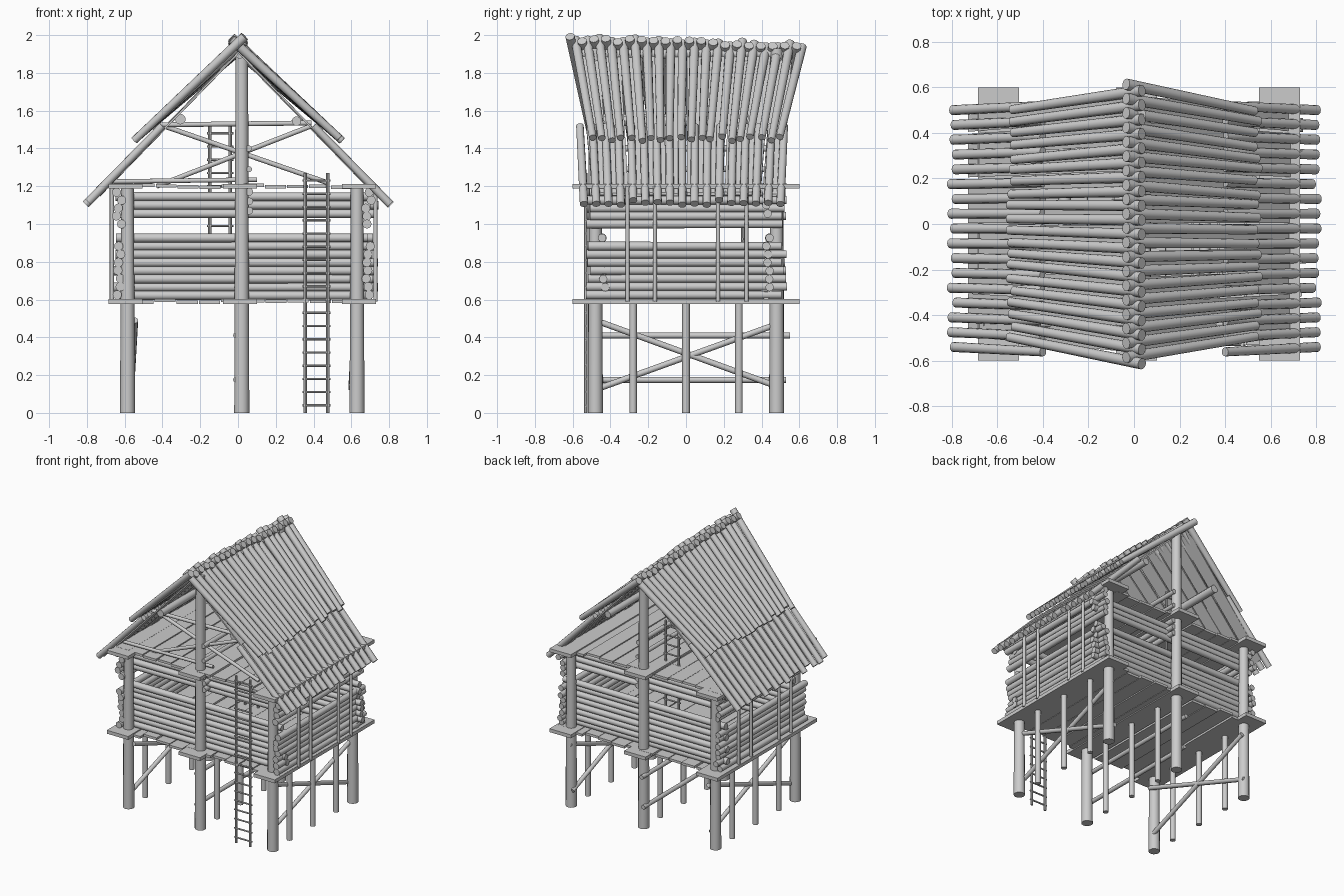
import bpy, bmesh, random
from mathutils import Vector, Matrix

if "Cube" in bpy.data.objects:
    bpy.data.objects.remove(bpy.data.objects["Cube"])

random.seed(4)
R = random.uniform


def log(bm, a, b, r, r2=None, n=12):
    a, b = Vector(a), Vector(b)
    d = b - a
    m = Matrix.Translation((a + b) / 2) @ d.to_track_quat('Z', 'Y').to_matrix().to_4x4()
    bmesh.ops.create_cone(bm, cap_ends=True, segments=n, radius1=r,
                          radius2=r2 or r, depth=d.length, matrix=m)


def box(bm, lo, hi, rot=None):
    lo, hi = Vector(lo), Vector(hi)
    m = Matrix.Translation((lo + hi) / 2) @ Matrix.Diagonal((*(hi - lo), 1))
    bmesh.ops.create_cube(bm, size=1, matrix=m)


def finish(bm, name):
    for f in bm.faces:
        f.smooth = False
    me = bpy.data.meshes.new(name)
    bm.to_mesh(me)
    bm.free()
    ob = bpy.data.objects.new(name, me)
    bpy.context.collection.objects.link(ob)
    bpy.context.view_layer.objects.active = ob
    ob.select_set(True)
    bpy.ops.object.shade_smooth_by_angle(angle=0.7)
    ob.select_set(False)
    return ob


COLS = (-0.585, 0.02, 0.63)

# main posts: six, the middle pair reaches the ridge
bm = bmesh.new()
for x in COLS:
    for y in (-0.48, 0.48):
        log(bm, (x, y, 0), (x, y, 1.93 if x == 0.02 else 1.2), 0.04, 0.033)
finish(bm, "main_posts")

# thin stilts under the floor
bm = bmesh.new()
for x in COLS:
    for y in (-0.28, 0, 0.28):
        log(bm, (x, y, 0), (x, y, 0.59), 0.02)
finish(bm, "stilts")

# bracing between stilts: crosses at the sides, rails in the middle
bm = bmesh.new()
for x in (-0.555, 0.61):
    log(bm, (x - 0.01, -0.46, 0.13), (x + 0.01, 0.51, 0.48), 0.016)
    log(bm, (x + 0.01, -0.48, 0.49), (x - 0.01, 0.51, 0.13), 0.016)
log(bm, (-0.01, -0.49, 0.41), (-0.01, 0.55, 0.41), 0.016)
log(bm, (-0.01, -0.49, 0.175), (-0.01, 0.53, 0.175), 0.016)
finish(bm, "stilt_braces")

# two plank floors, longer planks at the post lines
for name, z, x0, x1 in (("lower_floor", 0.59, -0.68, 0.73), ("upper_floor", 1.2, -0.67, 0.72)):
    bm = bmesh.new()
    n = 12
    w = (x1 - x0) / n
    for i in range(n):
        dz = R(-0.006, 0.006)
        box(bm, (x0 + i * w + 0.003, -0.52 + R(-.02, .02), z - 0.009 + dz),
            (x0 + (i + 1) * w - 0.003, 0.52 + R(-.02, .02), z + 0.009 + dz))
    for x in (-0.595, 0.01, 0.64):
        box(bm, (x - 0.09, -0.6, z - 0.013), (x + 0.09, 0.6, z + 0.013))
    finish(bm, name)

# side walls with a window slot and upright rods
for name, x, s in (("left_wall", -0.63, -1), ("right_wall", 0.69, 1)):
    bm = bmesh.new()
    for z in [0.625 + 0.043 * i for i in range(7)] + [1.0 + 0.042 * i for i in range(5)]:
        xx = x + R(-0.015, 0.015)
        log(bm, (xx, -0.52 + R(-.015, .015), z), (xx, 0.52 + R(-.015, .015), z), 0.024, 0.021)
    for y in (-0.31, -0.165, 0.17, 0.32):
        log(bm, (x + s * 0.038, y, 0.59), (x + s * 0.038, y, 1.2), 0.011)
    finish(bm, name)

# front and back walls
for name, y, x0, x1 in (("front_wall", -0.435, -0.62, 0.70), ("back_wall", 0.435, -0.65, 0.73)):
    bm = bmesh.new()
    for z in [0.622 + 0.0435 * i for i in range(8)] + [1.055, 1.1, 1.145]:
        yy = y + R(-0.01, 0.01)
        log(bm, (x0 + R(-.02, .02), yy, z), (x1 + R(-.02, .02), yy, z), 0.024, 0.022)
    finish(bm, name)

# beams running front to back: ridge, purlins, ties by the middle posts
bm = bmesh.new()
log(bm, (0.01, -0.55, 1.9), (0.01, 0.55, 1.9), 0.025)
for x, z, r in ((-0.305, 1.555, 0.028), (0.31, 1.545, 0.025), (0.055, 1.4, 0.017), (0.06, 1.29, 0.015),
                (0.06, 1.17, 0.02), (0.06, 1.12, 0.02), (0.06, 1.07, 0.02)):
    log(bm, (x, -0.5, z), (x, 0.5, z), r)
finish(bm, "long_beams")

# cross bracing in the front gable
bm = bmesh.new()
log(bm, (-0.41, -0.44, 1.525), (0.39, -0.44, 1.535), 0.013)
log(bm, (-0.41, -0.42, 1.525), (0.47, -0.42, 1.22), 0.013)
log(bm, (0.39, -0.44, 1.52), (-0.43, -0.43, 1.2), 0.013)
log(bm, (-0.66, -0.44, 1.225), (0.1, -0.44, 1.235), 0.012)
finish(bm, "gable_braces")

# ladders
for name, xa, xb, y, z0, z1 in (("front_ladder", 0.357, 0.475, -0.53, 0, 1.27),
                                ("inner_ladder", -0.15, -0.04, 0.3, 0.6, 1.52)):
    bm = bmesh.new()
    for x in (xa, xb):
        log(bm, (x, y, z0), (x, y, z1), 0.009, n=8)
    k = int((z1 - z0) / 0.07)
    for i in range(k):
        z = z0 + 0.04 + i * 0.07
        log(bm, (xa - 0.015, y, z), (xb + 0.015, y, z), 0.006, n=8)
    finish(bm, name)

# roof: lining boards, lower tier and flared upper tier of logs on each side
for side, s in (("left", -1), ("right", 1)):
    bm = bmesh.new()
    n = 10
    for i in range(n):
        y0, y1 = -1 + 2 * i / n, -1 + 2 * (i + 1) / n
        d = R(0, 0.01)
        vs = [bm.verts.new((s * x, y * f, z + t - d)) for t in (0, 0.014)
              for x, y, f, z in ((0, y0 + .01, .57, 1.905), (0, y1 - .01, .57, 1.905),
                                 (.73, y1 - .01, .5, 1.155), (.73, y0 + .01, .5, 1.155))]
        for q in ((3, 2, 1, 0), (4, 5, 6, 7), (0, 1, 5, 4), (1, 2, 6, 5), (2, 3, 7, 6), (3, 0, 4, 7)):
            bm.faces.new([vs[k] for k in q])
    bmesh.ops.recalc_face_normals(bm, faces=bm.faces)
    finish(bm, side + "_roof_boards")

    bm = bmesh.new()
    n = 17
    for i in range(n):
        t = -1 + 2 * i / (n - 1)
        y, e = t * 0.52 - 0.02, R(-0.015, 0.015)
        log(bm, (s * 0.40, y * 1.04, 1.52), (s * (0.795 + e), y, 1.115 - e), 0.02, 0.022)
    finish(bm, side + "_lower_roof_logs")

    bm = bmesh.new()
    n = 20
    for i in range(n):
        t = -1 + 2 * i / (n - 1)
        e = R(-0.012, 0.012)
        zt = 1.965 - 0.018 * t + e
        log(bm, (-s * 0.035, t * 0.6 + s * 0.014, zt), (s * (0.54 + e), t * 0.5 + R(-.008, .008), 1.452 - e),
            0.025, 0.02)
    finish(bm, side + "_upper_roof_logs")
